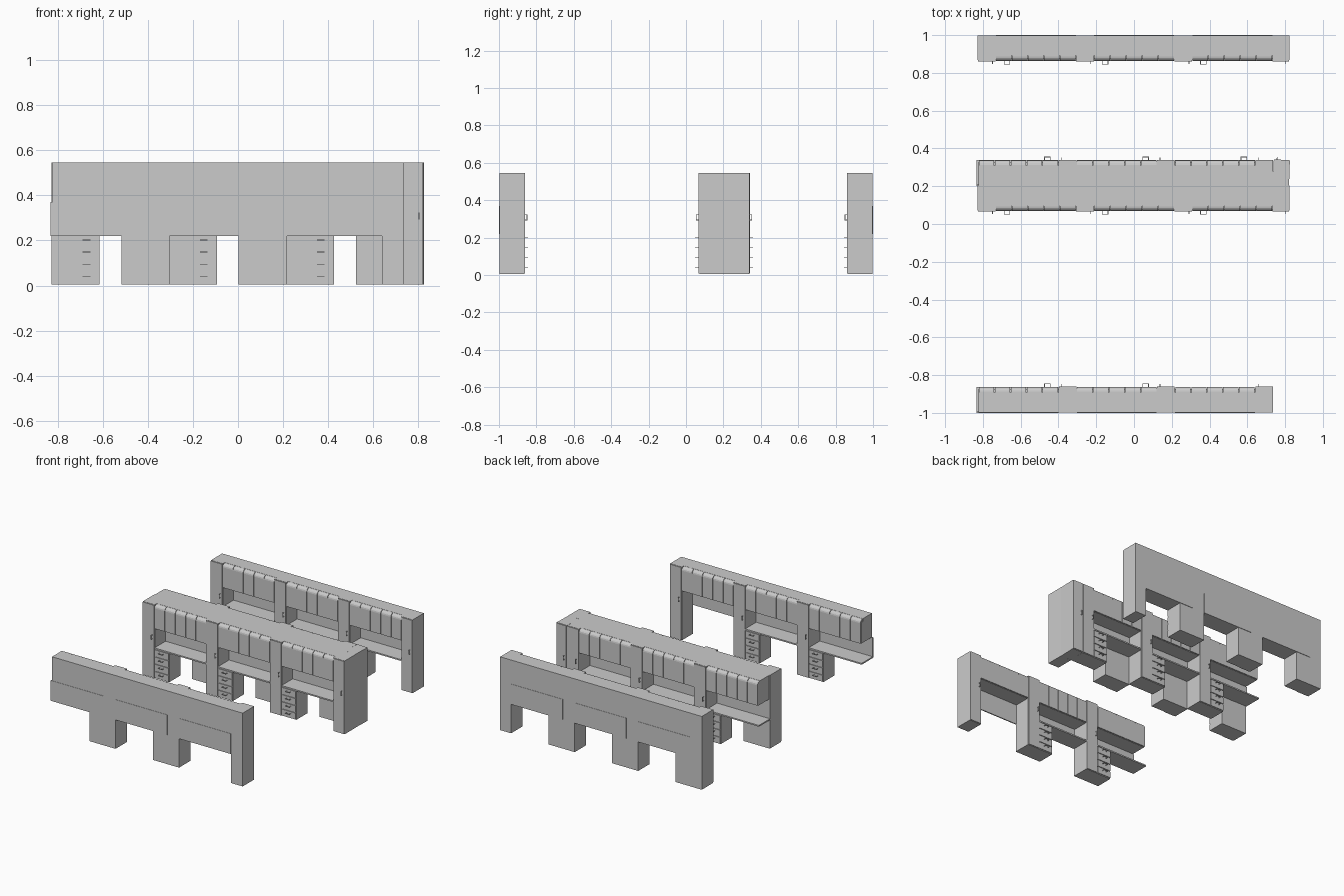
import bpy, bmesh, math
from mathutils import Matrix

if "Cube" in bpy.data.objects:
    bpy.data.objects.remove(bpy.data.objects["Cube"])

D = 0.137          # cabinet depth
TOP = 0.547        # overall height
LOW, HIGH = 0.22, 0.37   # worktop height, underside of wall cabinets


class Builder:
    """Collects boxes and profiles of one part into one mesh.
    v runs from the back of a row (0) to its front (D)."""
    def __init__(self, name, back, side):
        self.name, self.back, self.side = name, back, side
        self.bm = bmesh.new()

    def box(self, u0, u1, v0, v1, z0, z1):
        y0, y1 = self.back + self.side * v0, self.back + self.side * v1
        m = (Matrix.Translation(((u0 + u1) / 2, (y0 + y1) / 2, (z0 + z1) / 2))
             @ Matrix.Diagonal((u1 - u0, abs(y1 - y0), z1 - z0, 1)))
        bmesh.ops.create_cube(self.bm, size=1, matrix=m)

    def extrude(self, profile, u0, u1):
        a, b = [[self.bm.verts.new((u, self.back + self.side * v, z)) for v, z in profile]
                for u in (u0, u1)]
        n = len(a)
        self.bm.faces.new(a)
        self.bm.faces.new(b[::-1])
        for i in range(n):
            j = (i + 1) % n
            self.bm.faces.new((a[j], a[i], b[i], b[j]))

    def done(self):
        bmesh.ops.recalc_face_normals(self.bm, faces=self.bm.faces[:])
        me = bpy.data.meshes.new(self.name)
        self.bm.to_mesh(me)
        self.bm.free()
        ob = bpy.data.objects.new(self.name, me)
        bpy.context.collection.objects.link(ob)
        return ob


def tower(name, back, side, u0, u1):
    """Tall locker with a door and a vertical pull."""
    b = Builder(name, back, side)
    b.box(u0, u1, 0, D - 0.006, 0.005, TOP)
    b.box(u0 + 0.002, u1 - 0.002, D - 0.006, D, 0.008, TOP - 0.002)
    h = u1 - 0.018 if side < 0 else u0 + 0.018
    b.box(h - 0.002, h + 0.002, D + 0.009, D + 0.013, 0.292, 0.324)
    for z in (0.292, 0.32):
        b.box(h - 0.002, h + 0.002, D, D + 0.009, z, z + 0.004)
    return b.done()


def drawers(name, back, side, u0, u1):
    """Pedestal with four drawers and U-shaped pulls."""
    b = Builder(name, back, side)
    b.box(u0, u1, 0, D - 0.008, 0.005, LOW - 0.001)
    c = (u0 + u1) / 2
    for i in range(4):
        z = 0.01 + i * 0.0535
        b.box(u0 + 0.003, u1 - 0.003, D - 0.008, D - 0.002, z, z + 0.046)
        h = z + 0.03
        b.box(c - 0.017, c + 0.017, D + 0.013, D + 0.017, h, h + 0.003)
        for s in (-0.017, 0.013):
            b.box(c + s, c + s + 0.004, D - 0.002, D + 0.013, h, h + 0.003)
    return b.done()


def wall_cabinet(name, back, side, u0, u1, count=5):
    """Upper cabinet with a row of round-topped flap doors."""
    b = Builder(name, back, side)
    b.box(u0, u1, 0, D - 0.03, HIGH, TOP)
    b.box(u0, u1, D - 0.03, D - 0.012, HIGH, TOP - 0.02)
    r, f, t = 0.024, D - 0.003, TOP - 0.001
    prof = [(D - 0.03, HIGH + 0.002), (f, HIGH + 0.002)]
    prof += [(f - r + r * math.cos(a), t - r + r * math.sin(a))
             for a in (k * math.pi / 8 for k in range(5))]
    prof.append((D - 0.03, t))
    w = (u1 - u0) / count
    for i in range(count):
        b.extrude(prof, u0 + i * w + 0.0015, u0 + (i + 1) * w - 0.0015)
    return b.done()


def alcove(name, back, side, u0, u1, worktop=True):
    """Back panel between worktop and wall cabinet, with the worktop."""
    b = Builder(name, back, side)
    b.box(u0, u1, -0.002, 0.006, LOW, HIGH)
    if worktop:
        b.box(u0, u1, 0.004, D - 0.002, LOW, LOW + 0.01)
    return b.done()


PITCH, TW, DW, SPAN = 0.52, 0.097, 0.117, 0.423


def row(name, back, side, start, bare=()):
    """Three bays; each has a tower, a drawer pedestal, worktop and wall cabinet."""
    for i in range(3):
        t0 = start + i * PITCH
        t1 = t0 + TW
        tag = f"{name}_{i + 1}"
        tower(f"{tag}_tower", back, side, t0, t1)
        if side < 0:
            a, b, d = t1, t1 + SPAN, t1
        else:
            a, b, d = t0 - SPAN, t0, t0 - DW
        if i not in bare:
            drawers(f"{tag}_drawers", back, side, d, d + DW)
        wall_cabinet(f"{tag}_wall_cabinet", back, side, a, b)
        # the open end of a row lets the worktop run past the cabinet
        lip = 0.01 if side > 0 and i == 0 else 0
        alcove(f"{tag}_alcove", back, side, a - lip, b, i not in bare)


# Rows that face the front, each closed by an end tower
for nm, y in (("back_row", 0.998), ("middle_front_row", 0.203)):
    row(nm, y, -1, -0.828)
    tower(nm + "_end_tower", y, -1, 0.732, 0.822)

# Rows that face the back
row("middle_back_row", 0.203, 1, -0.400)
row("front_row", -0.998, 1, -0.400, bare=(2,))

# Loose end tower, set slightly askew
end = tower("middle_back_row_end_tower", 0.203, 1, 0.737, 0.823)
pivot = Matrix.Translation((0.78, 0.27, 0))
end.matrix_world = pivot @ Matrix.Rotation(math.radians(-2), 4, 'Z') @ pivot.inverted()
